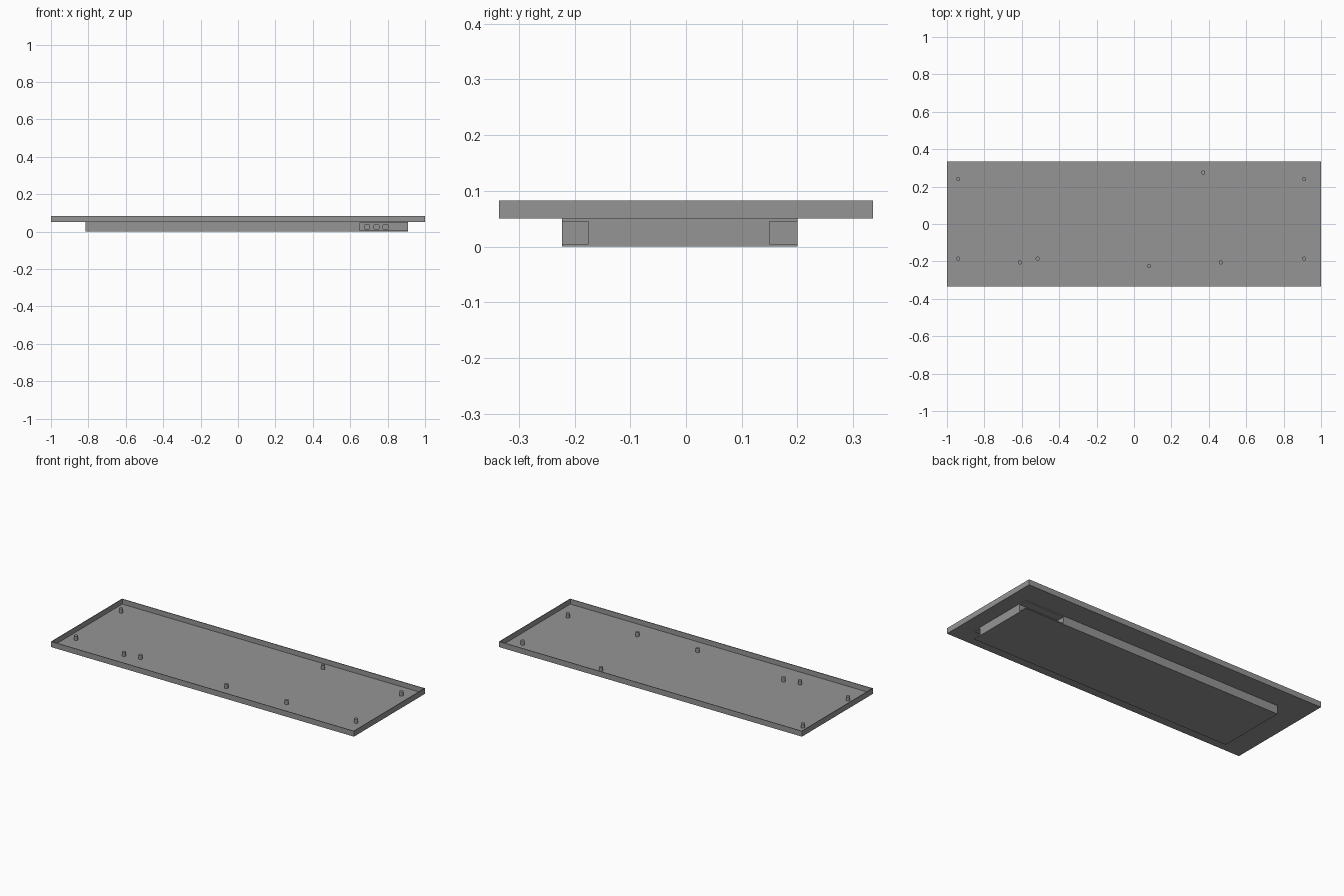
import bpy
import bmesh
from mathutils import Matrix, Vector

cube = bpy.data.objects.get("Cube")
if cube:
    bpy.data.objects.remove(cube, do_unlink=True)

grey = bpy.data.materials.new("mid_grey")
grey.use_nodes = True
colour = (0.3, 0.3, 0.3, 1)
grey.diffuse_color = colour
grey.node_tree.nodes["Principled BSDF"].inputs["Base Color"].default_value = colour


def finish(name, bm):
    mesh = bpy.data.meshes.new(name)
    bm.to_mesh(mesh)
    bm.free()
    mesh.materials.append(grey)
    obj = bpy.data.objects.new(name, mesh)
    bpy.context.collection.objects.link(obj)
    return obj


def box(name, low, high):
    low, high = Vector(low), Vector(high)
    bm = bmesh.new()
    bmesh.ops.create_cube(bm, size=1, matrix=Matrix.Translation((low + high) / 2)
                          @ Matrix.Diagonal((*(high - low), 1)))
    return finish(name, bm)


def cut(target, cutter):
    mod = target.modifiers.new(cutter.name, 'BOOLEAN')
    mod.object = cutter
    mod.solver = 'EXACT'
    cutter.hide_render = True
    cutter.hide_set(True)
    cutter.display_type = 'WIRE'


HALF_Y, FLOOR, RIM, WALL = 0.335, 0.053, 0.083, 0.004

# Shallow open tray with thin walls
tray = box("tray", (-1, -HALF_Y, 0.05), (1, HALF_Y, RIM))
cut(tray, box("tray_cavity_cutter", (WALL - 1, WALL - HALF_Y, FLOOR),
              (1 - WALL, HALF_Y - WALL, RIM + 0.1)))

# Closed compartment beneath the tray
base = box("lower_compartment", (-0.815, -0.222, 0), (0.91, 0.2, 0.0505))

# Open corner pockets at the left end, front and back
cut(base, box("front_pocket_cutter", (0.65, -0.3, 0.005), (1, -0.175, 0.045)))
cut(base, box("back_pocket_cutter", (0.65, 0.15, 0.005), (1, 0.3, 0.045)))

# Three port openings in the front pocket wall
for i in range(3):
    x = 0.69 + i * 0.05
    cut(base, box(f"port_cutter_{i + 1}", (x - 0.014, -0.19, 0.015),
                  (x + 0.014, -0.165, 0.035)))

# Mounting pins on the tray floor
pins = [(-0.94, 0.24), (0.91, 0.24), (0.37, 0.275),
        (-0.94, -0.185), (0.91, -0.185), (-0.61, -0.205),
        (-0.515, -0.185), (0.08, -0.225), (0.465, -0.205)]
for i, (x, y) in enumerate(pins):
    bm = bmesh.new()
    bmesh.ops.create_cone(bm, cap_ends=True, segments=16, radius1=0.011,
                          radius2=0.011, depth=0.025,
                          matrix=Matrix.Translation((x, y, FLOOR + 0.012)))
    pin = finish(f"mounting_pin_{i + 1}", bm)
    for poly in pin.data.polygons:
        poly.use_smooth = abs(poly.normal.z) < 0.5
    for edge in pin.data.edges:
        a, b = (pin.data.vertices[v].co.z for v in edge.vertices)
        edge.use_edge_sharp = abs(a - b) < 0.001
